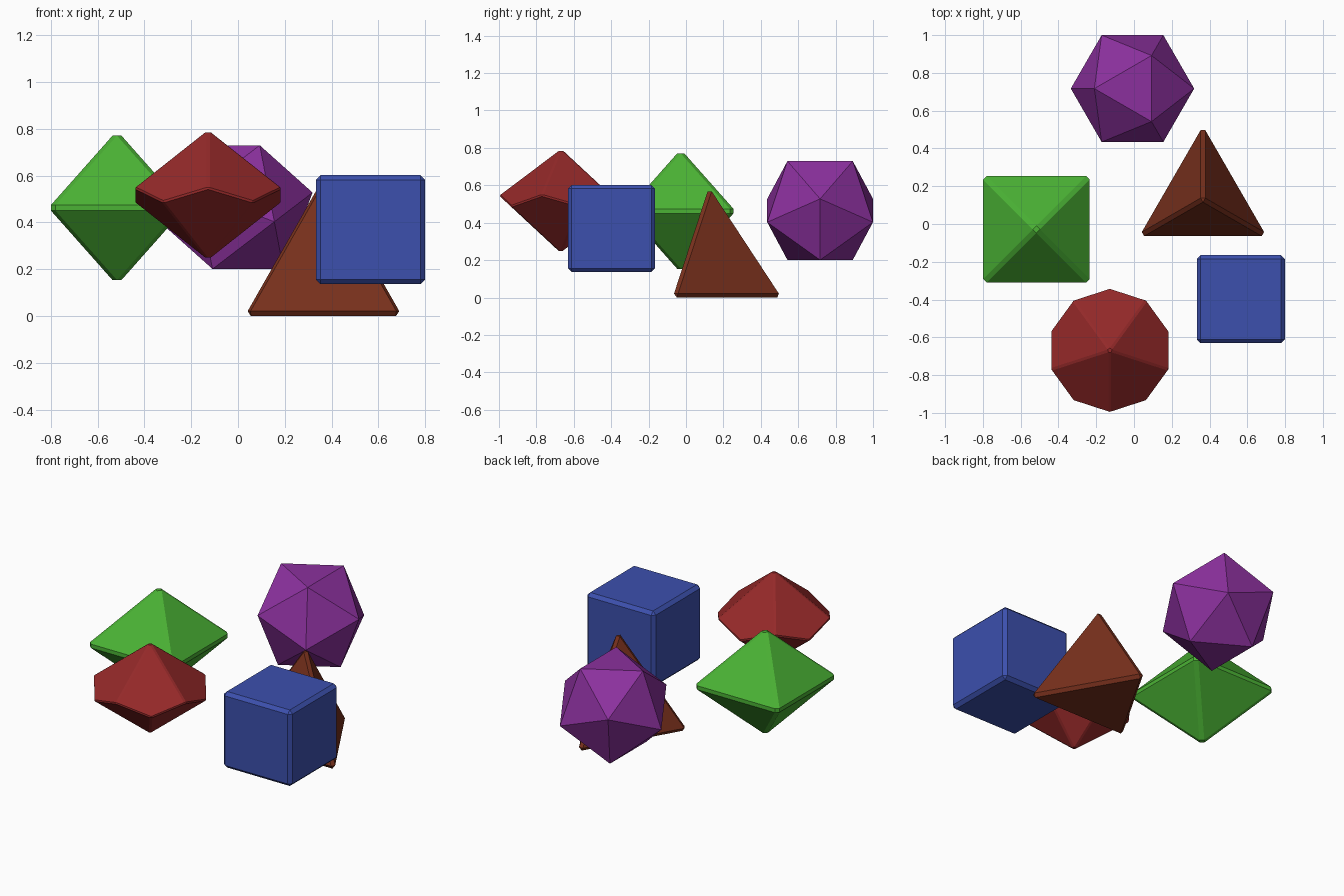
import bpy, bmesh
from math import sin, cos, radians

if "Cube" in bpy.data.objects:
    bpy.data.objects.remove(bpy.data.objects["Cube"])


def ring(radius, z, count, start):
    """Points evenly spaced around a circle, start angle in degrees."""
    angles = [radians(start + 360 * i / count) for i in range(count)]
    return [(radius * cos(a), radius * sin(a), z) for a in angles]


def solid(name, points, location, color, bevel=0.0):
    """Flat-faced convex die from its corner points, with chamfered edges."""
    bm = bmesh.new()
    for p in points:
        bm.verts.new(p)
    bmesh.ops.convex_hull(bm, input=bm.verts[:])
    # merge coplanar hull triangles back into whole faces
    bmesh.ops.dissolve_limit(bm, angle_limit=radians(1), verts=bm.verts[:], edges=bm.edges[:])
    if bevel:
        bmesh.ops.bevel(bm, geom=bm.edges[:], offset=bevel, offset_type='OFFSET',
                        segments=1, profile=0.5, affect='EDGES')
    bmesh.ops.recalc_face_normals(bm, faces=bm.faces[:])
    mesh = bpy.data.meshes.new(name)
    bm.to_mesh(mesh)
    bm.free()
    mat = bpy.data.materials.new(name + "_color")
    mat.diffuse_color = (*color, 1)
    mat.use_nodes = True
    mat.node_tree.nodes["Principled BSDF"].inputs["Base Color"].default_value = mat.diffuse_color
    mesh.materials.append(mat)
    obj = bpy.data.objects.new(name, mesh)
    obj.location = location
    bpy.context.collection.objects.link(obj)
    return obj


# Four-sided die: triangular pyramid
solid("four_sided_die", ring(0.402, 0, 3, 90) + [(0, 0, 0.612)],
      (0.365, 0.13, 0), (0.19, 0.03, 0.012), 0.022)

# Six-sided die: cube
s = 0.233
solid("six_sided_die", [(x, y, z) for x in (-s, s) for y in (-s, s) for z in (-s, s)],
      (0.566, -0.398, 0.369), (0.045, 0.08, 0.42), 0.02)

# Eight-sided die: double square pyramid
solid("eight_sided_die", ring(0.414, 0, 4, 45) + [(0, 0, 0.33), (0, 0, -0.33)],
      (-0.517, -0.028, 0.462), (0.07, 0.45, 0.035), 0.016)

# Ten-sided die: kite faces with a zigzag belt (belt height keeps kites planar)
h, r = 0.279, 0.332
belt = h * (1 - cos(radians(36))) / (1 + cos(radians(36)))
solid("ten_sided_die",
      ring(r, belt, 5, -90) + ring(r, -belt, 5, 90) + [(0, 0, h), (0, 0, -h)],
      (-0.128, -0.669, 0.517), (0.3, 0.022, 0.022), 0.008)

# Twenty-sided die: icosahedron lying on a face
c = 0.3325
solid("twenty_sided_die",
      ring(0.607 * c, 0.7947 * c, 3, 180) + ring(0.9822 * c, 0.1876 * c, 3, 0)
      + ring(0.9822 * c, -0.1876 * c, 3, 180) + ring(0.607 * c, -0.7947 * c, 3, 0),
      (-0.008, 0.717, 0.465), (0.26, 0.03, 0.34))
